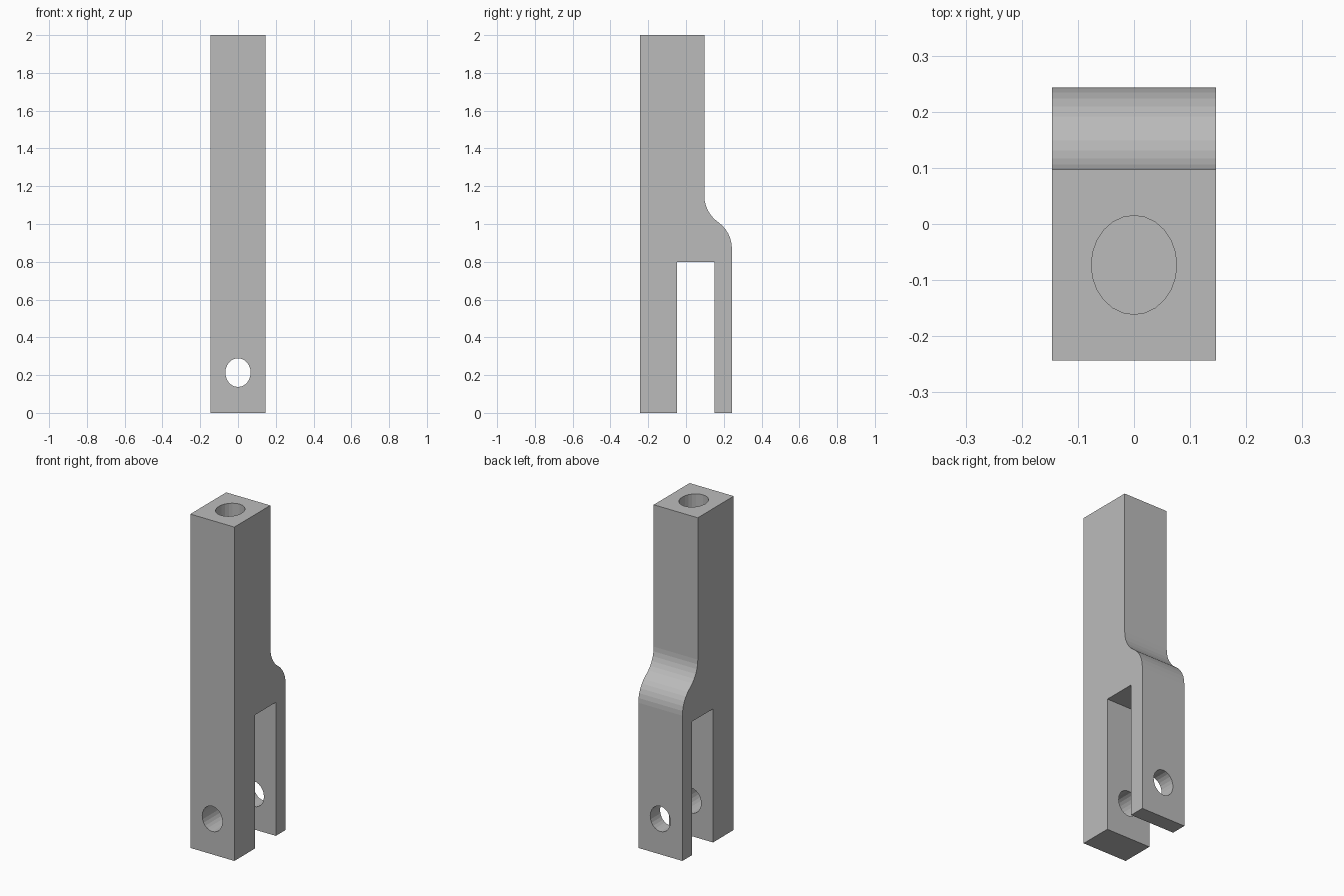
import bpy, bmesh, math
from mathutils import Matrix

cube = bpy.data.objects.get("Cube")
if cube:
    bpy.data.objects.remove(cube, do_unlink=True)

# Single metal colour
metal = bpy.data.materials.new("grey_metal")
metal.use_nodes = True
metal.diffuse_color = (0.5, 0.5, 0.5, 1)
metal.node_tree.nodes["Principled BSDF"].inputs["Base Color"].default_value = (0.5, 0.5, 0.5, 1)

HALF_X, HALF_Y, HEIGHT = 0.146, 0.243, 2.0
BACK_Y = 0.097                    # rear face of the shank
SLOT = (-0.047, 0.15, 0.8)        # front wall, rear wall, ceiling


def add_object(name, bm):
    bmesh.ops.recalc_face_normals(bm, faces=bm.faces)
    mesh = bpy.data.meshes.new(name)
    bm.to_mesh(mesh)
    bm.free()
    mesh.materials.append(metal)
    obj = bpy.data.objects.new(name, mesh)
    bpy.context.collection.objects.link(obj)
    return obj


def cylinder(name, rx, ry, depth, matrix):
    bm = bmesh.new()
    bmesh.ops.create_cone(bm, cap_ends=True, segments=24, radius1=1, radius2=1, depth=depth)
    bmesh.ops.transform(bm, matrix=matrix @ Matrix.Diagonal((rx, ry, 1, 1)), verts=bm.verts)
    return add_object(name, bm)


# S-shaped shoulder: a convex arc followed by its mirrored concave arc
sweep, radius, steps = math.radians(55), 0.171, 6
mid_y, mid_z = (HALF_Y + BACK_Y) / 2, 1.01
rise = radius * math.sin(sweep)
convex = []
for i in range(steps + 1):
    a = sweep * i / steps
    convex.append((HALF_Y - radius * (1 - math.cos(a)), mid_z - rise + radius * math.sin(a)))
convex[-1] = (mid_y, mid_z)
concave = [(2 * mid_y - y, 2 * mid_z - z) for y, z in reversed(convex[:-1])]

# Side profile of the fork, extruded across the width
front, rear, ceiling = SLOT
profile = [(-HALF_Y, 0), (front, 0), (front, ceiling), (rear, ceiling), (rear, 0), (HALF_Y, 0)]
profile += convex + concave + [(BACK_Y, HEIGHT), (-HALF_Y, HEIGHT)]
bm = bmesh.new()
face = bm.faces.new([bm.verts.new((-HALF_X, y, z)) for y, z in profile])
extruded = bmesh.ops.extrude_face_region(bm, geom=[face])["geom"]
bmesh.ops.translate(bm, vec=(2 * HALF_X, 0, 0),
                    verts=[v for v in extruded if isinstance(v, bmesh.types.BMVert)])
fork = add_object("fork_body", bm)

# Pin hole through both prongs and blind hole in the top of the shank
cutters = [
    cylinder("pin_hole_cutter", 0.067, 0.076, 1,
             Matrix.Translation((0, 0, 0.213)) @ Matrix.Rotation(math.pi / 2, 4, "X")),
    cylinder("shank_hole_cutter", 0.076, 0.088, 1.4, Matrix.Translation((0, -0.073, HEIGHT))),
]
bpy.context.view_layer.objects.active = fork
for cutter in cutters:
    cutter.hide_render = True
    mod = fork.modifiers.new(cutter.name, "BOOLEAN")
    mod.operation, mod.solver, mod.object = "DIFFERENCE", "EXACT", cutter
    bpy.ops.object.modifier_apply(modifier=mod.name)
    bpy.data.objects.remove(cutter, do_unlink=True)
